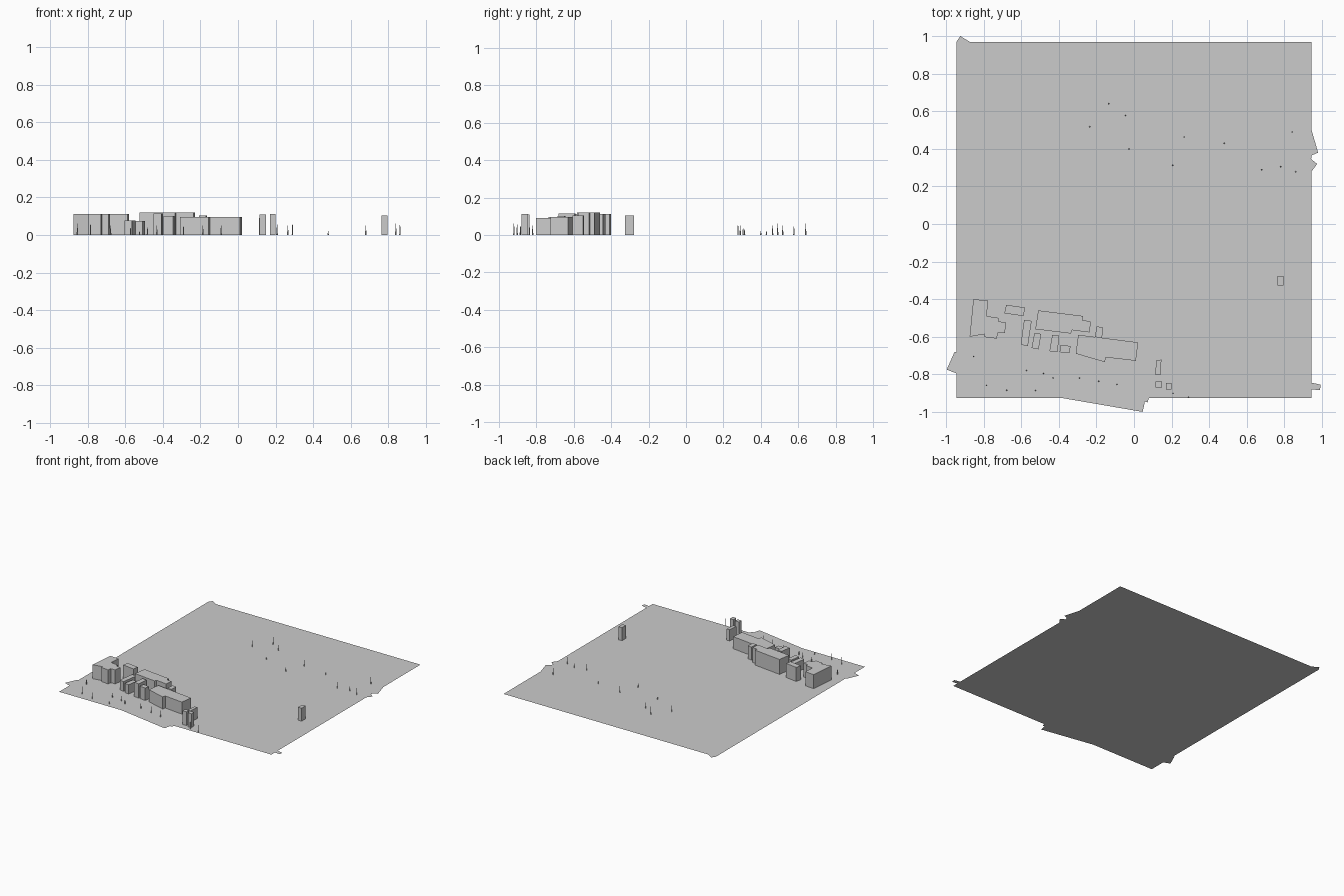
import bpy, bmesh


def prism(name, pts, h=0.0):
    """Flat plate (h = 0) or open-bottomed block standing on the ground."""
    area = sum(a[0] * b[1] - b[0] * a[1] for a, b in zip(pts, pts[1:] + pts[:1]))
    if area < 0:
        pts = pts[::-1]
    bm = bmesh.new()
    top = [bm.verts.new((x, y, h)) for x, y in pts]
    bm.faces.new(top)
    if h:
        low = [bm.verts.new((x, y, 0)) for x, y in pts]
        n = len(pts)
        for i in range(n):
            j = (i + 1) % n
            bm.faces.new((low[i], low[j], top[j], top[i]))
    me = bpy.data.meshes.new(name)
    bm.to_mesh(me)
    bm.free()
    ob = bpy.data.objects.new(name, me)
    bpy.context.collection.objects.link(ob)
    return ob


def box(name, x0, x1, y0, y1, h):
    return prism(name, [(x0, y0), (x1, y0), (x1, y1), (x0, y1)], h)


# Ground plate with the small irregular tabs along its rim
prism("ground", [
    (-0.945, 0.97), (-0.925, 1.0), (-0.875, 0.97), (0.945, 0.97),
    (0.945, 0.50), (0.98, 0.38), (0.945, 0.365), (0.943, 0.345),
    (0.975, 0.32), (0.945, 0.28), (0.945, -0.845), (0.993, -0.855),
    (0.99, -0.885), (0.945, -0.88), (0.945, -0.925), (0.08, -0.925),
    (0.072, -0.95), (0.058, -0.945), (0.046, -1.0), (-0.39, -0.925),
    (-0.945, -0.925), (-0.945, -0.795), (-0.997, -0.775),
    (-0.955, -0.68), (-0.945, -0.68)])

# Stepped west building
prism("west_building", [
    (-0.855, -0.40), (-0.777, -0.408), (-0.784, -0.49), (-0.72, -0.50),
    (-0.72, -0.518), (-0.68, -0.525), (-0.688, -0.58), (-0.725, -0.58),
    (-0.73, -0.61), (-0.795, -0.602), (-0.795, -0.586), (-0.875, -0.60)], 0.113)

# Long central buildings
prism("north_hall", [
    (-0.51, -0.46), (-0.27, -0.49), (-0.275, -0.512), (-0.23, -0.518),
    (-0.236, -0.577), (-0.33, -0.565), (-0.336, -0.583), (-0.525, -0.56)], 0.12)
prism("south_hall", [
    (-0.297, -0.59), (0.022, -0.63), (0.01, -0.728), (-0.15, -0.71),
    (-0.156, -0.735), (-0.31, -0.69)], 0.097)
prism("south_hall_annex", [
    (-0.2, -0.545), (-0.165, -0.55), (-0.17, -0.606), (-0.207, -0.602)], 0.105)

# Small skewed blocks between the halls
prism("northwest_block", [(-0.68, -0.43), (-0.58, -0.445), (-0.588, -0.49), (-0.69, -0.475)], 0.113)
prism("narrow_block", [(-0.585, -0.51), (-0.545, -0.516), (-0.565, -0.65), (-0.603, -0.642)], 0.078)
prism("low_block", [(-0.53, -0.58), (-0.494, -0.585), (-0.508, -0.667), (-0.545, -0.66)], 0.075)
prism("middle_block", [(-0.435, -0.59), (-0.398, -0.595), (-0.407, -0.682), (-0.45, -0.677)], 0.115)
prism("square_block", [(-0.39, -0.643), (-0.337, -0.65), (-0.345, -0.688), (-0.396, -0.682)], 0.1)

# Separate houses to the east
prism("east_house", [(0.12, -0.725), (0.146, -0.722), (0.14, -0.803), (0.112, -0.80)], 0.09)
box("small_house_left", 0.115, 0.15, -0.87, -0.838, 0.11)
box("small_house_right", 0.17, 0.2, -0.88, -0.845, 0.112)
box("lone_house", 0.764, 0.795, -0.327, -0.277, 0.105)

# Slim spike trees: x, y, height
trees = [
    (-0.135, 0.64, 0.06), (-0.045, 0.577, 0.045), (-0.235, 0.517, 0.05),
    (-0.027, 0.4, 0.02), (0.265, 0.463, 0.05), (0.207, 0.313, 0.03),
    (0.84, 0.49, 0.06), (0.68, 0.29, 0.05), (0.782, 0.305, 0.035),
    (0.862, 0.278, 0.055), (0.48, 0.43, 0.02),
    (-0.855, -0.705, 0.06), (-0.785, -0.86, 0.06), (-0.678, -0.885, 0.05),
    (-0.572, -0.78, 0.04), (-0.482, -0.795, 0.04), (-0.432, -0.82, 0.05),
    (-0.524, -0.887, 0.02), (-0.29, -0.82, 0.05), (-0.187, -0.837, 0.05),
    (-0.09, -0.855, 0.05), (0.208, -0.903, 0.055), (0.29, -0.92, 0.06)]
for i, (x, y, h) in enumerate(trees):
    bpy.ops.mesh.primitive_cone_add(vertices=4, radius1=0.004, radius2=0.001, depth=h,
                                    location=(x, y, h / 2))
    bpy.context.object.name = f"tree_{i + 1}"
